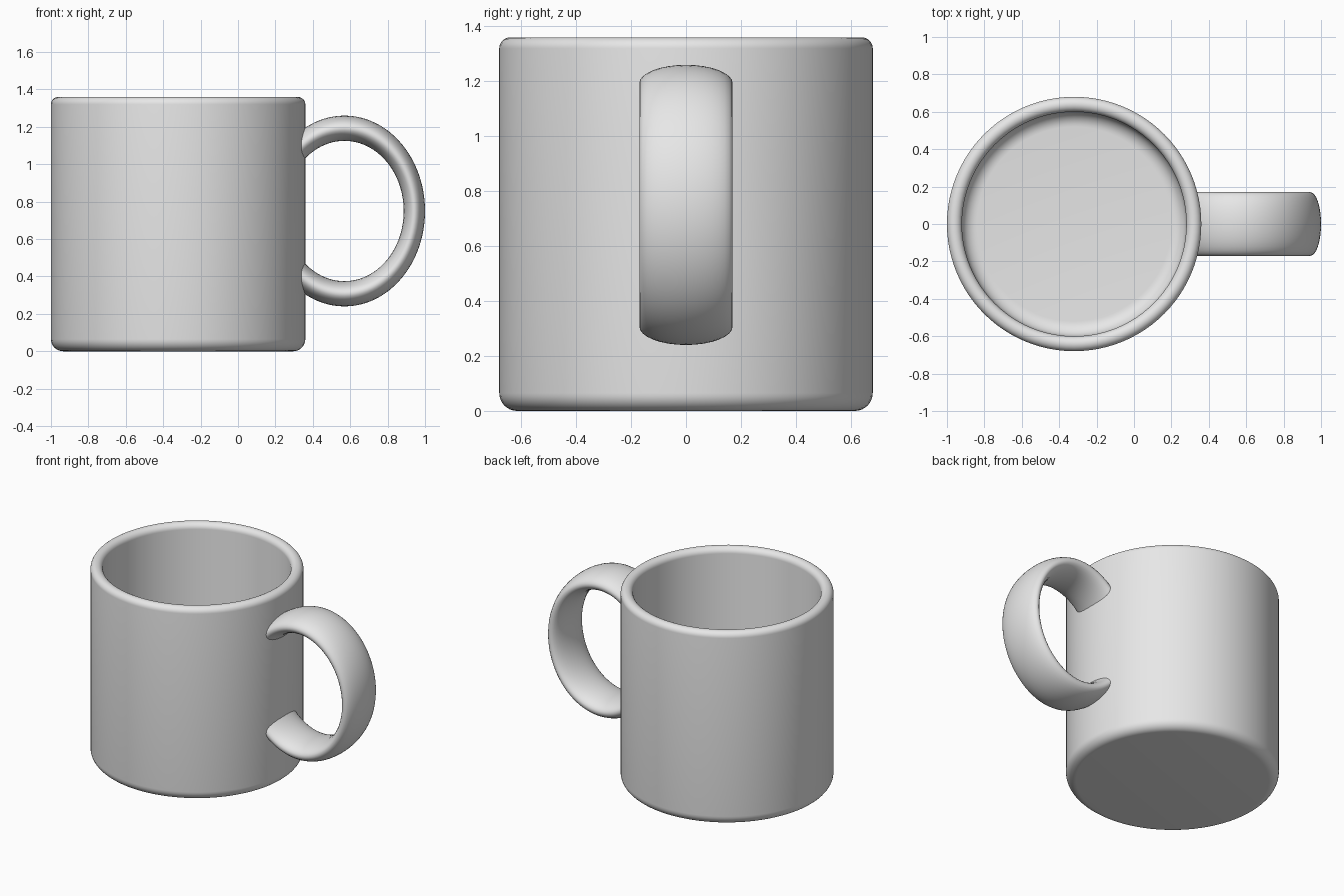
import bpy, bmesh
from math import sin, cos, pi, radians
from mathutils import Vector, Matrix

cube = bpy.data.objects.get("Cube")
if cube:
    bpy.data.objects.remove(cube, do_unlink=True)

# Glaze colour
grey = bpy.data.materials.new("light_grey_glaze")
grey.use_nodes = True
colour = (0.8, 0.8, 0.8, 1)
grey.diffuse_color = colour
grey.node_tree.nodes["Principled BSDF"].inputs["Base Color"].default_value = colour

BODY_X, RADIUS, HEIGHT, WALL = -0.32, 0.68, 1.36, 0.08


def finish(bm, name):
    bmesh.ops.recalc_face_normals(bm, faces=bm.faces)
    mesh = bpy.data.meshes.new(name)
    bm.to_mesh(mesh)
    bm.free()
    mesh.materials.append(grey)
    obj = bpy.data.objects.new(name, mesh)
    bpy.context.collection.objects.link(obj)
    bpy.ops.object.select_all(action='DESELECT')
    obj.select_set(True)
    bpy.context.view_layer.objects.active = obj
    bpy.ops.object.shade_smooth_by_angle(angle=radians(40))
    return obj


def arc(r, z, size, start, end, steps=8):
    """Points of a rounded corner in the (radius, height) plane."""
    angles = [radians(start + (end - start) * i / steps) for i in range(steps + 1)]
    return [(r + size * cos(a), z + size * sin(a)) for a in angles]


# Cup body: rounded foot, rounded rim, hollow inside with filleted floor
inner, foot, lip, fillet = RADIUS - WALL, 0.065, WALL / 2, 0.08
profile = [(0, 0)]
profile += arc(RADIUS - foot, foot, foot, -90, 0)
profile += arc(RADIUS - lip, HEIGHT - lip, lip, 0, 180, 16)
profile += arc(inner - fillet, WALL + fillet, fillet, 0, -90)
profile += [(0, WALL)]

bm = bmesh.new()
points = [bm.verts.new((BODY_X + r, 0, z)) for r, z in profile]
edges = [bm.edges.new(pair) for pair in zip(points, points[1:])]
bmesh.ops.spin(bm, geom=points + edges, cent=(BODY_X, 0, 0), axis=(0, 0, 1),
               angle=2 * pi, steps=96)
bmesh.ops.remove_doubles(bm, verts=bm.verts, dist=0.0001)
finish(bm, "cup_body")

# Handle: stretched ring with an elliptical section, ending inside the wall
bm = bmesh.new()
major, minor, width = 0.4425, 0.0675, 0.17
ring = [bm.verts.new((major + minor * cos(a), width * sin(a), 0))
        for a in (2 * pi * i / 32 for i in range(32))]
loop = [bm.edges.new((ring[i - 1], ring[i])) for i in range(32)]
bmesh.ops.spin(bm, geom=ring + loop, cent=(0, 0, 0), axis=(0, 1, 0),
               angle=2 * pi, steps=96)
bmesh.ops.remove_doubles(bm, verts=bm.verts, dist=0.0001)
bmesh.ops.scale(bm, vec=(0.845, 1, 1), verts=bm.verts)
bmesh.ops.translate(bm, vec=(0.569, 0, 0.75), verts=bm.verts)
cut = bmesh.ops.bisect_plane(bm, geom=bm.verts[:] + bm.edges[:] + bm.faces[:],
                             plane_co=(0.305, 0, 0), plane_no=(1, 0, 0),
                             clear_inner=True)
rims = [e for e in cut["geom_cut"] if isinstance(e, bmesh.types.BMEdge)]
bmesh.ops.holes_fill(bm, edges=rims, sides=0)
finish(bm, "handle")
